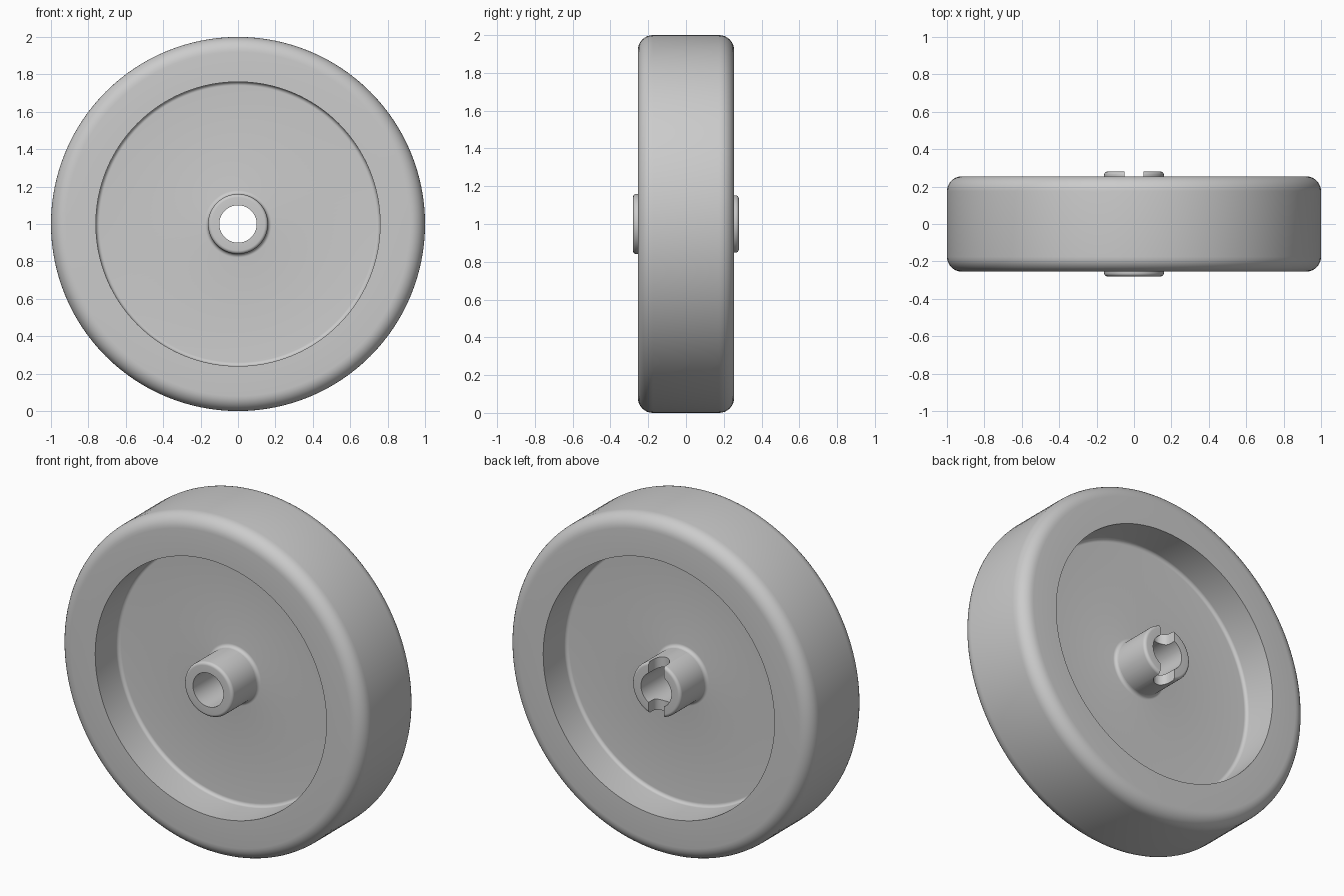
import bpy, bmesh, math
from mathutils import Vector

if "Cube" in bpy.data.objects:
    bpy.data.objects.remove(bpy.data.objects["Cube"])

grey = bpy.data.materials.new("light_grey")
grey.diffuse_color = (0.6, 0.6, 0.6, 1)
grey.use_nodes = True
grey.node_tree.nodes["Principled BSDF"].inputs["Base Color"].default_value = grey.diffuse_color
SEG = 128


def rounded(points, steps=6):
    """Closed profile from (r, y, fillet) corners, with tangent arcs."""
    out = []
    n = len(points)
    for i, (r, y, f) in enumerate(points):
        p = Vector((r, y))
        if f == 0:
            out.append(p)
            continue
        a = (Vector(points[i - 1][:2]) - p).normalized()
        b = (Vector(points[(i + 1) % n][:2]) - p).normalized()
        c = p + (a + b) * f          # all corners are square
        for k in range(steps + 1):
            t = math.pi / 2 * k / steps
            out.append(c - b * f * math.cos(t) - a * f * math.sin(t))
    return out


def finish(name, bm):
    bmesh.ops.recalc_face_normals(bm, faces=bm.faces)
    me = bpy.data.meshes.new(name)
    bm.to_mesh(me)
    bm.free()
    me.materials.append(grey)
    ob = bpy.data.objects.new(name, me)
    ob.location.z = 1
    bpy.context.collection.objects.link(ob)
    return ob


def lathe(name, profile):
    """Turn a closed profile around the y axis."""
    bm = bmesh.new()
    rings = []
    for s in range(SEG):
        t = 2 * math.pi * s / SEG
        rings.append([bm.verts.new((p.x * math.cos(t), p.y, p.x * math.sin(t)))
                      for p in profile])
    n = len(profile)
    for s in range(SEG):
        a, b = rings[s], rings[(s + 1) % SEG]
        for i in range(n):
            j = (i + 1) % n
            bm.faces.new((a[i], a[j], b[j], b[i]))
    return finish(name, bm)


def smooth(ob):
    bpy.ops.object.select_all(action='DESELECT')
    ob.select_set(True)
    bpy.context.view_layer.objects.active = ob
    bpy.ops.object.shade_smooth_by_angle(angle=math.radians(35))


# Tyre, rim and web in one turned body, mirrored front to back
half = [(0.13, 0.04, 0), (0.16, 0.04, 0), (0.16, 0.061, 0)]
web_base = [(0.18 - 0.02 * math.cos(t), 0.06 - 0.02 * math.sin(t))
            for t in [math.pi / 2 * k / 6 for k in range(7)]]
outer = rounded([(0.18, 0.04, 0), (0.76, 0.04, 0.02), (0.76, 0.255, 0),
                 (1.0, 0.255, 0.08), (1.0, 0, 0)], 8)[1:-1]
side = [Vector((0.13, 0.06))] + [Vector(p) for p in web_base] + outer
profile = side + [Vector((p.x, -p.y)) for p in reversed(side)]
wheel = lathe("wheel_body", profile)
smooth(wheel)

# Hub tube
hub = lathe("hub", rounded([(0.10, -0.28, 0), (0.16, -0.28, 0.018),
                            (0.16, 0.28, 0.018), (0.10, 0.28, 0)]))

# Round-bottomed slot across the back end of the hub
bm = bmesh.new()
outline = [(-0.05, 0.4), (0.05, 0.4)]
outline += [(0.05 * math.cos(math.pi * k / 16), 0.24 - 0.05 * math.sin(math.pi * k / 16))
            for k in range(17)]
base = bm.faces.new([bm.verts.new((x, y, -0.3)) for x, y in outline])
ext = bmesh.ops.extrude_face_region(bm, geom=[base])
bmesh.ops.translate(bm, vec=(0, 0, 0.6),
                    verts=[v for v in ext["geom"] if isinstance(v, bmesh.types.BMVert)])
cutter = finish("slot_cutter", bm)
cutter.hide_render = True
mod = hub.modifiers.new("slot", 'BOOLEAN')
mod.operation = 'DIFFERENCE'
mod.solver = 'EXACT'
mod.object = cutter
bpy.context.view_layer.objects.active = hub
bpy.ops.object.modifier_apply(modifier=mod.name)
bpy.data.objects.remove(cutter)
smooth(hub)
